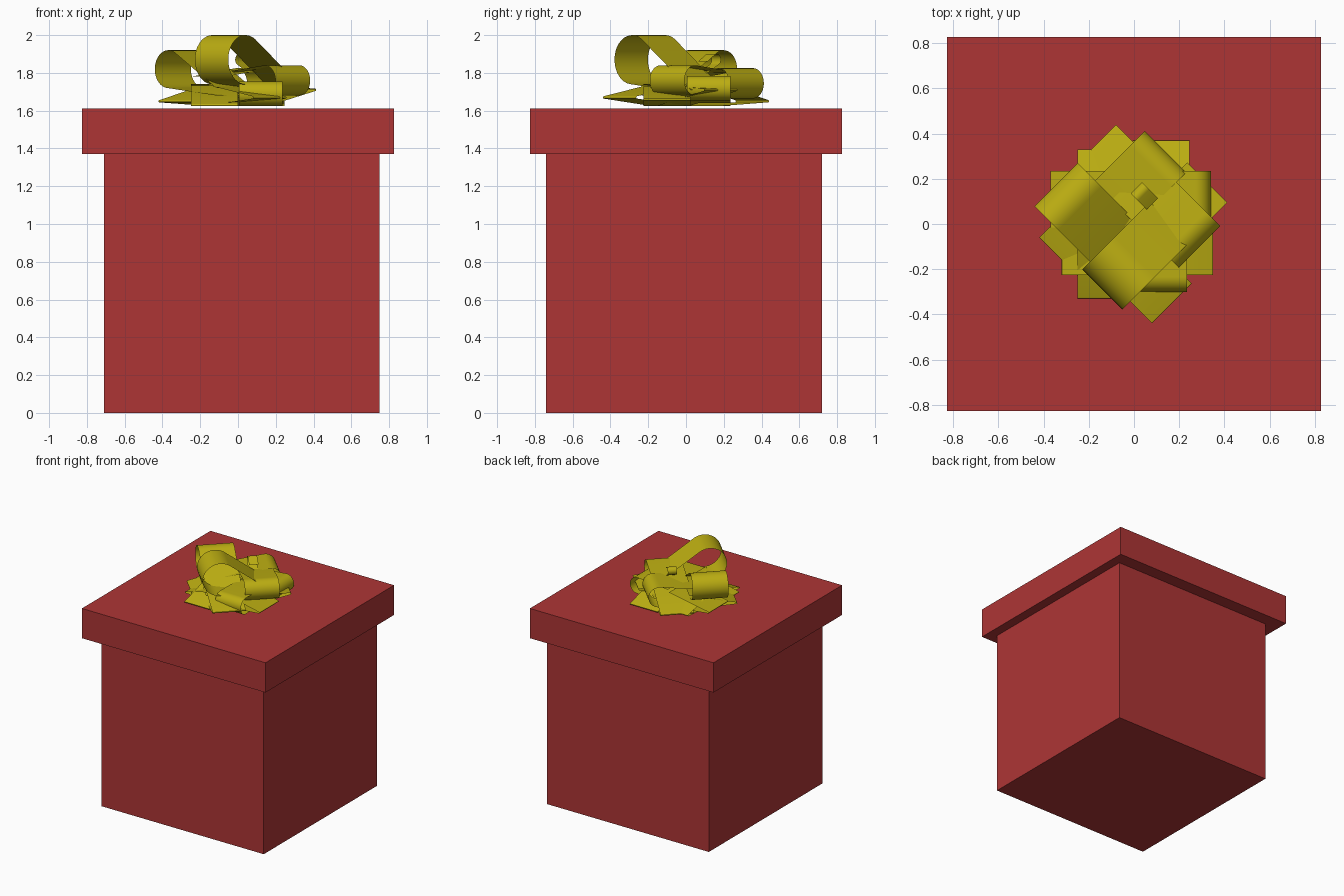
import bpy, bmesh
from math import pi, sin, cos, atan2, radians
from mathutils import Vector

cube = bpy.data.objects.get("Cube")
if cube:
    bpy.data.objects.remove(cube, do_unlink=True)


def material(name, color):
    m = bpy.data.materials.new(name)
    m.use_nodes = True
    m.diffuse_color = color
    m.node_tree.nodes["Principled BSDF"].inputs["Base Color"].default_value = color
    return m


RED = material("red card", (0.42, 0.036, 0.036, 1))
GOLD = material("yellow ribbon", (0.50, 0.42, 0.006, 1))


def finish(bm, name, mat):
    me = bpy.data.meshes.new(name)
    bm.to_mesh(me)
    bm.free()
    me.materials.append(mat)
    ob = bpy.data.objects.new(name, me)
    bpy.context.collection.objects.link(ob)
    return ob


def block(name, x, y, half, z0, z1, bevel=0):
    bm = bmesh.new()
    bmesh.ops.create_cube(bm, size=1)
    for v in bm.verts:
        v.co = (x + v.co.x * 2 * half, y + v.co.y * 2 * half, z0 if v.co.z < 0 else z1)
    if bevel:
        rim = [e for e in bm.edges if all(v.co.z == z1 for v in e.verts)]
        bmesh.ops.bevel(bm, geom=rim, offset=bevel, segments=3, profile=0.5, affect="EDGES")
    return finish(bm, name, RED)


def ribbon(name, tip, angle, length, width, zc, r, z_low, z_high, steps=20):
    """Strip running out along the low side, around a curl at the tip and back on top."""
    d = Vector((cos(radians(angle)), sin(radians(angle)), 0))
    side = Vector((-d.y, d.x, 0)) * width / 2
    start = Vector((tip[0], tip[1], 0)) - d * length
    # lean the curl so both straight runs leave it tangentially
    lean_low = atan2(zc - r - z_low, length - r)
    lean_high = atan2(z_high - zc - r, length - r)
    a0, a1 = -pi / 2 + lean_low, pi / 2 - lean_high
    path = [(0, z_low)]
    for i in range(steps + 1):
        a = a0 + (a1 - a0) * i / steps
        path.append((length - r + r * cos(a), zc + r * sin(a)))
    path.append((0, z_high))
    bm = bmesh.new()
    rows = []
    for s, z in path:
        p = start + d * s + Vector((0, 0, z))
        rows.append((bm.verts.new(p - side), bm.verts.new(p + side)))
    for (a, b), (c, e) in zip(rows, rows[1:]):
        f = bm.faces.new((a, c, e, b))
        f.smooth = True
    return finish(bm, name, GOLD)


# Box and lid
block("box", 0.02, -0.01, 0.73, 0, 1.37)
block("lid", 0, 0, 0.827, 1.37, 1.612, 0.02)

# Curled loops: tip, heading, length, width, curl height, curl radius, inner heights
loops = [
    ("tall_loop", (-0.14, -0.29), 225, 0.57, 0.25, 1.87, 0.13, 1.69, 1.71),
    ("left_loop", (-0.345, 0.175), 135, 0.46, 0.27, 1.82, 0.10, 1.68, 1.72),
    ("back_loop", (0.14, 0.32), 45, 0.42, 0.26, 1.745, 0.08, 1.67, 1.78),
    ("right_loop", (0.29, -0.10), -45, 0.42, 0.26, 1.76, 0.08, 1.68, 1.80),
    ("side_loop", (0.34, 0.12), 0, 0.34, 0.23, 1.72, 0.065, 1.64, 1.76),
    ("front_loop", (0.12, -0.30), -90, 0.32, 0.23, 1.69, 0.065, 1.63, 1.75),
    ("centre_loop", (0.01, 0.16), 135, 0.10, 0.07, 1.87, 0.03, 1.80, 1.86),
]
for spec in loops:
    ribbon(*spec)

# Flattened loops around the base: tip, heading, tip height
petals = [
    ((-0.125, -0.33), -90, 1.63),
    ((0.12, 0.37), 90, 1.63),
    ((-0.125, 0.33), 90, 1.65),
    ((-0.37, 0.11), 180, 1.67),
    ((-0.32, -0.10), 180, 1.65),
    ((0.35, -0.10), 0, 1.66),
    ((-0.168, 0.352), 135, 1.65),
    ((0.168, -0.352), -45, 1.67),
    ((0.325, 0.184), 45, 1.71),
    ((-0.332, -0.148), 225, 1.65),
]
for i, (tip, heading, z) in enumerate(petals):
    ribbon(f"base_petal_{i + 1}", tip, heading, 0.36, 0.25, z, 0.006, 1.625, 1.74, 6)
